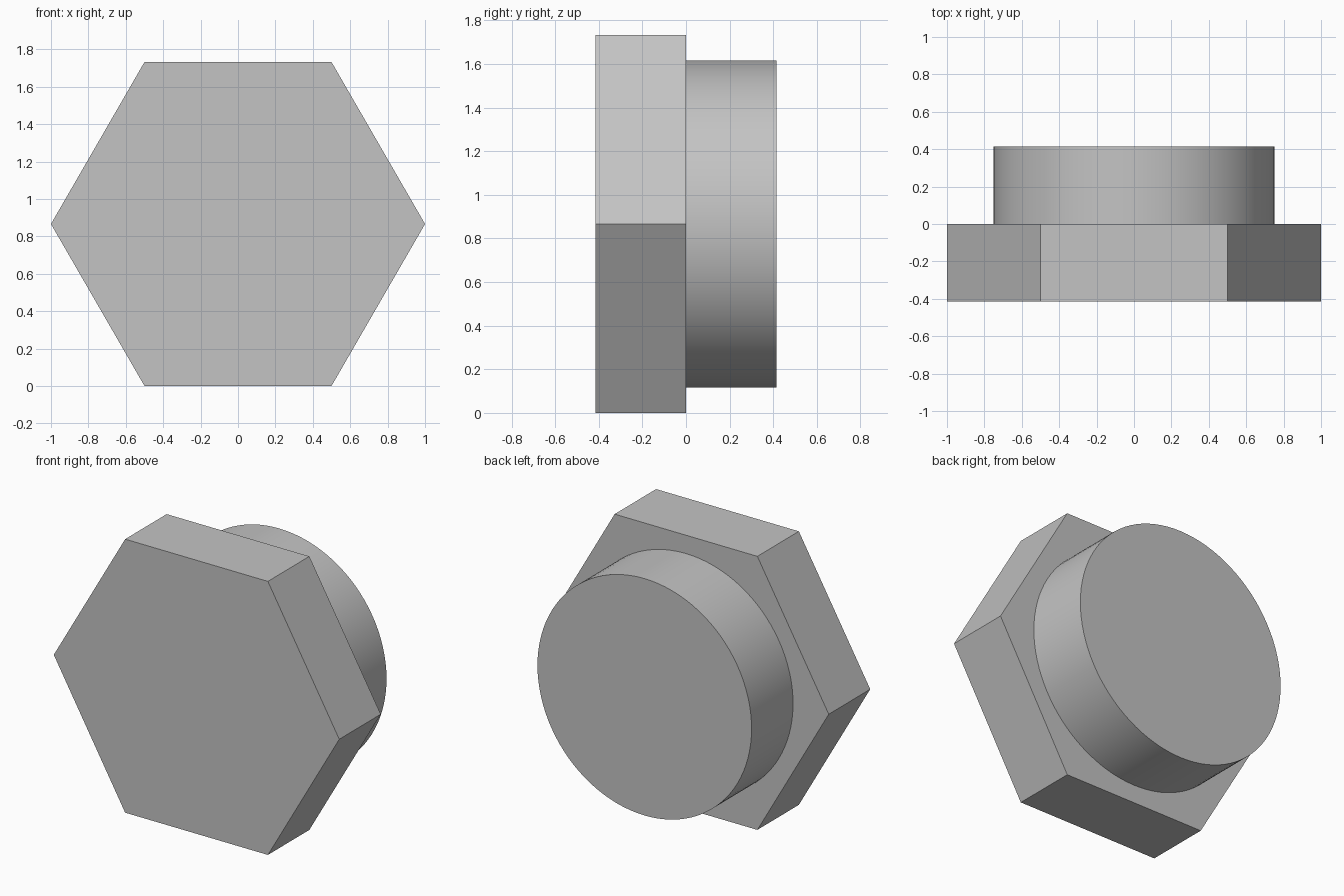
import bpy
import bmesh
from math import cos, sin, pi, sqrt

cube = bpy.data.objects.get("Cube")
if cube:
    bpy.data.objects.remove(cube, do_unlink=True)

DEPTH = 0.415
CENTRE_Z = sqrt(3) / 2

# Single plain grey
grey = bpy.data.materials.new("plain_grey")
grey.use_nodes = True
colour = (0.55, 0.55, 0.55, 1)
grey.diffuse_color = colour
grey.node_tree.nodes["Principled BSDF"].inputs["Base Color"].default_value = colour


def prism(name, sides, radius, y_front, y_back, front_cap=True):
    """Regular prism along y, with a corner pointing to +x."""
    bm = bmesh.new()
    rings = []
    for y in (y_front, y_back):
        angles = [2 * pi * i / sides for i in range(sides)]
        rings.append([bm.verts.new((radius * cos(a), y, CENTRE_Z + radius * sin(a)))
                      for a in angles])
    front, back = rings
    for i in range(sides):
        j = (i + 1) % sides
        bm.faces.new((front[i], back[i], back[j], front[j]))
    bm.faces.new(back)
    if front_cap:
        bm.faces.new(front)
    # Point every face away from the axis or along its end
    bm.normal_update()
    middle = (y_front + y_back) / 2
    for face in bm.faces:
        out = face.calc_center_median()
        out.y -= middle
        out.z -= CENTRE_Z
        if face.normal.dot(out) < 0:
            face.normal_flip()
    mesh = bpy.data.meshes.new(name)
    bm.to_mesh(mesh)
    bm.free()
    mesh.materials.append(grey)
    obj = bpy.data.objects.new(name, mesh)
    bpy.context.collection.objects.link(obj)
    return obj


# Hexagonal head at the front
prism("hex_head", 6, 1.0, -DEPTH, 0)

# Round boss behind it, open where it meets the head
boss = prism("round_boss", 96, 0.75, 0, DEPTH, front_cap=False)
bpy.ops.object.select_all(action='DESELECT')
boss.select_set(True)
bpy.context.view_layer.objects.active = boss
bpy.ops.object.shade_smooth_by_angle(angle=pi / 6)
